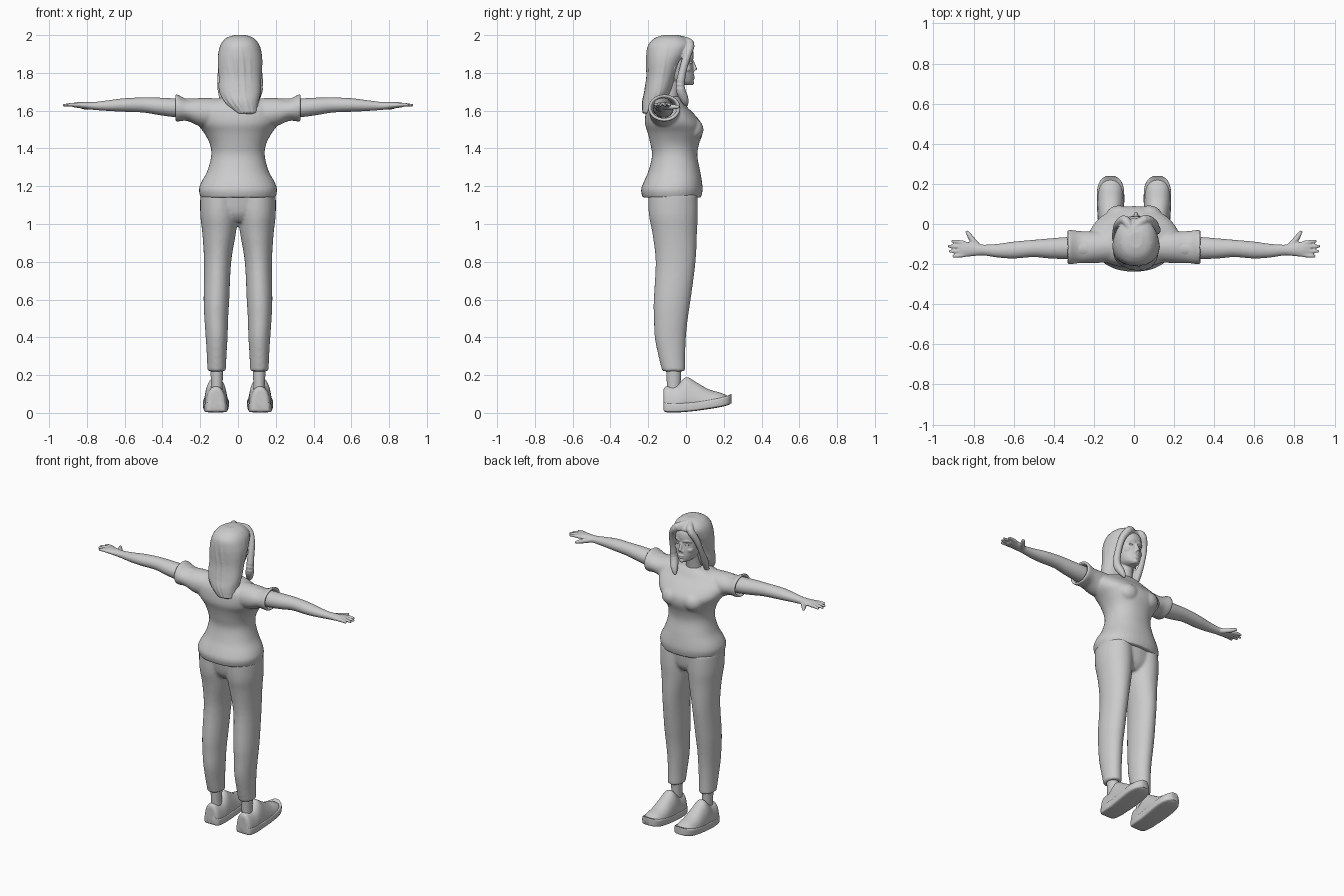
import bpy
import bmesh
from math import cos, sin, pi, radians, copysign
from mathutils import Vector, Matrix

default_cube = bpy.data.objects.get("Cube")
if default_cube:
    bpy.data.objects.remove(default_cube, do_unlink=True)

clay = bpy.data.materials.new("plain_grey")
clay.use_nodes = True
grey = (.6, .6, .6, 1)
clay.diffuse_color = grey
clay.node_tree.nodes["Principled BSDF"].inputs["Base Color"].default_value = grey


# ---- helpers ----
def smooth_rows(rows, steps=4):
    """Catmull-Rom interpolation between rows of numbers."""
    rows = [Vector(row) for row in rows]
    result = []
    last = len(rows) - 1
    for i in range(last):
        before, start, end, after = rows[max(i - 1, 0)], rows[i], rows[i + 1], rows[min(i + 2, last)]
        for k in range(steps):
            t = k / steps
            result.append(start + (end - before) * (t / 2)
                          + (before * 2 - start * 5 + end * 4 - after) * (t * t / 2)
                          + (start * 3 - before - end * 3 + after) * (t ** 3 / 2))
    result.append(rows[-1])
    return result


def skin_rings(mesh, rings):
    """Joins rings of points into a closed tube."""
    loops = [[mesh.verts.new(point) for point in ring] for ring in rings]
    count = len(loops[0])
    for lower, upper in zip(loops, loops[1:]):
        for i in range(count):
            j = (i + 1) % count
            mesh.faces.new((lower[i], lower[j], upper[j], upper[i]))
    mesh.faces.new(loops[0][::-1])
    mesh.faces.new(loops[-1])


def loft(mesh, axis, rows, power=2, side=1, taper=0, count=28):
    """Rows are position on the axis, two centre coordinates, two radii."""
    rings = []
    for along, centre_a, centre_b, radius_a, radius_b in smooth_rows(rows):
        ring = []
        for i in range(count):
            angle = 2 * pi * i / count
            c, s = cos(angle), sin(angle)
            c = copysign(abs(c) ** (2 / power), c)
            s = copysign(abs(s) ** (2 / power), s)
            a = centre_a + radius_a * c * (1 - taper * s)
            b = centre_b + radius_b * s
            point = {"x": (along, a, b), "y": (a, along, b), "z": (a, b, along)}[axis]
            ring.append((point[0] * side, point[1], point[2]))
        rings.append(ring)
    skin_rings(mesh, rings)


def sweep(mesh, rows, count=12):
    """Round strand; rows are x, y, z, radius."""
    rows = smooth_rows(rows)
    points = [Vector(row[:3]) for row in rows]
    rings = []
    for i, centre in enumerate(points):
        tangent = points[min(i + 1, len(points) - 1)] - points[max(i - 1, 0)]
        turn = tangent.to_track_quat("Z", "Y")
        ring = [centre + turn @ Vector((cos(2 * pi * k / count), sin(2 * pi * k / count), 0)) * rows[i][3]
                for k in range(count)]
        rings.append(ring)
    skin_rings(mesh, rings)


def blob(mesh, centre, radii):
    matrix = Matrix.Translation(centre) @ Matrix.Diagonal((*radii, 1))
    bmesh.ops.create_uvsphere(mesh, u_segments=20, v_segments=12, radius=1, matrix=matrix)


def finish(name, mesh, voxel=None, relax=4, mirrored=False):
    """Turns the pieces into one object, fused into a single skin if voxel is set."""
    bmesh.ops.recalc_face_normals(mesh, faces=mesh.faces)
    data = bpy.data.meshes.new(name)
    mesh.to_mesh(data)
    mesh.free()
    data.materials.append(clay)
    for face in data.polygons:
        face.use_smooth = True
    data.set_sharp_from_angle(angle=radians(45))
    part = bpy.data.objects.new(name, data)
    bpy.context.collection.objects.link(part)
    if voxel:
        fuse = part.modifiers.new("fuse", "REMESH")
        fuse.mode = "VOXEL"
        fuse.voxel_size = voxel
        fuse.use_smooth_shade = True
        soften = part.modifiers.new("soften", "SMOOTH")
        soften.factor = .5
        soften.iterations = relax
    if mirrored:
        part.modifiers.new("mirror", "MIRROR")
    return part


# ---- shirt: torso, bust and hollow sleeves ----
shirt = bmesh.new()
loft(shirt, "z", [
    (1.14, 0, -.075, .198, .155), (1.18, 0, -.075, .207, .163), (1.22, 0, -.07, .195, .155),
    (1.28, 0, -.062, .163, .137), (1.36, 0, -.06, .142, .12), (1.42, 0, -.06, .148, .128),
    (1.48, 0, -.057, .178, .145), (1.53, 0, -.067, .215, .15), (1.58, 0, -.085, .23, .13),
    (1.62, 0, -.1, .21, .105), (1.655, 0, -.1, .14, .08), (1.675, 0, -.09, .06, .055)],
    power=2.2, count=40)
for side in (1, -1):
    blob(shirt, (side * .075, .035, 1.5), (.068, .058, .06))
    loft(shirt, "x", [
        (.1, -.11, 1.585, .08, .08), (.2, -.115, 1.592, .08, .075), (.27, -.115, 1.604, .08, .058),
        (.325, -.115, 1.615, .086, .073), (.328, -.115, 1.615, .07, .057),
        (.27, -.115, 1.606, .062, .044)], side=side)
finish("shirt", shirt, voxel=.007, relax=5)

# ---- trousers ----
trousers = bmesh.new()
loft(trousers, "z", [(1.01, 0, -.065, .05, .08), (1.06, 0, -.067, .16, .115), (1.17, 0, -.07, .19, .13)])
for side in (1, -1):
    loft(trousers, "z", [
        (.22, .113, -.065, .049, .061), (.3, .113, -.075, .052, .071), (.4, .113, -.083, .058, .083),
        (.5, .115, -.08, .063, .09), (.6, .114, -.073, .068, .098), (.8, .108, -.055, .072, .106),
        (.95, .1, -.06, .089, .118), (1.05, .1, -.067, .1, .13), (1.16, .1, -.07, .1, .13)], side=side)
finish("trousers", trousers, voxel=.009, relax=5)

# ---- ankles ----
ankles = bmesh.new()
loft(ankles, "z", [(.06, .112, -.065, .032, .038), (.14, .112, -.065, .03, .036), (.26, .112, -.065, .036, .042)])
finish("ankles", ankles, mirrored=True)

# ---- shoes: each row is y, underside, top, half width ----
shoe_rows = [(-.12, .03, .12, .03), (-.108, .004, .14, .05), (-.05, .002, .145, .059), (0, .005, .19, .06),
             (.05, .01, .165, .063), (.12, .02, .125, .066), (.18, .03, .108, .063),
             (.22, .04, .09, .047), (.24, .05, .07, .02)]
uppers = bmesh.new()
loft(uppers, "y", [(y, .117, (low + top) / 2, width * .95, (top - low) / 2)
                   for y, low, top, width in shoe_rows], power=2.4, taper=.22)
finish("shoe_uppers", uppers, voxel=.006, relax=3, mirrored=True)
soles = bmesh.new()
loft(soles, "y", [(y, .117, low + .026 - (.014 if y < -.115 else 0), width * 1.04, .025)
                  for y, low, top, width in shoe_rows], power=6, count=40)
finish("shoe_soles", soles, mirrored=True)

# ---- arms with hands ----
arms = bmesh.new()
loft(arms, "x", [
    (.22, -.12, 1.612, .055, .052), (.33, -.12, 1.615, .055, .05), (.42, -.122, 1.623, .05, .046),
    (.5, -.122, 1.63, .043, .04), (.6, -.13, 1.63, .042, .036), (.68, -.133, 1.627, .034, .029),
    (.75, -.13, 1.625, .027, .022), (.8, -.128, 1.627, .032, .019), (.85, -.125, 1.63, .04, .015),
    (.875, -.125, 1.63, .037, .011)])
for base, tip, reach in ((-.094, -.084, .91), (-.115, -.11, .928), (-.136, -.136, .924), (-.155, -.162, .905)):
    sweep(arms, [(.845, base, 1.63, .011), (.88, (base + tip) / 2, 1.632, .01), (reach, tip, 1.628, .007)])
sweep(arms, [(.77, -.12, 1.622, .016), (.805, -.08, 1.62, .015), (.825, -.05, 1.62, .011), (.836, -.034, 1.62, .007)])
finish("arms", arms, voxel=.005, relax=3, mirrored=True)

# ---- head: skull, neck and features ----
mid = .01
head = bmesh.new()
loft(head, "z", [(1.6, 0, -.1, .058, .055), (1.68, .002, -.088, .047, .05), (1.79, mid, -.07, .048, .055)])
loft(head, "z", [
    (1.735, mid, .0, .02, .03), (1.75, mid, -.02, .044, .057), (1.78, mid, -.045, .062, .086),
    (1.82, mid, -.06, .074, .1), (1.86, mid, -.065, .08, .1), (1.9, mid, -.07, .083, .11),
    (1.94, mid, -.075, .075, .105), (1.975, mid, -.08, .05, .07)], power=2.2)
sweep(head, [(mid, .03, 1.87, .008), (mid, .042, 1.84, .009), (mid, .05, 1.815, .011)])
blob(head, (mid, .036, 1.782), (.023, .012, .006))
blob(head, (mid, .034, 1.77), (.02, .012, .007))
blob(head, (mid, .03, 1.748), (.018, .014, .014))
for side in (1, -1):
    blob(head, (mid + side * .01, .04, 1.812), (.008, .008, .007))
    blob(head, (mid + side * .04, .0, 1.82), (.025, .028, .02))
    blob(head, (mid + side * .085, -.07, 1.84), (.01, .018, .03))
    sweep(head, [(mid + side * .01, .034, 1.876, .007), (mid + side * .035, .028, 1.883, .008),
                 (mid + side * .058, .008, 1.874, .006)])
finish("head", head, voxel=.004, relax=3)

# ---- eyes ----
eyes = bmesh.new()
for side in (1, -1):
    blob(eyes, (mid + side * .032, .022, 1.855), (.015, .012, .008))
finish("eyes", eyes)

# ---- hair: main mass, ridged strands, and locks framing the face ----
hair_rows = [
    (2.0, .01, -.08, .03, .04), (1.985, .01, -.083, .072, .08), (1.95, .01, -.085, .102, .114),
    (1.9, .01, -.1, .115, .108), (1.85, .01, -.115, .117, .093), (1.78, .01, -.13, .112, .078),
    (1.7, .01, -.15, .11, .07), (1.65, .02, -.17, .088, .06), (1.6, .045, -.185, .053, .04),
    (1.565, .065, -.18, .015, .015)]
hair = bmesh.new()
loft(hair, "z", hair_rows, power=2.2, count=36)
strands = 9
for i in range(strands):
    strand = []
    for k, (z, cx, cy, rx, ry) in enumerate(hair_rows[1:-1]):
        angle = pi + pi * (i + .5) / strands + .05 * k
        strand.append((cx + .9 * rx * cos(angle), cy + .9 * ry * sin(angle), z - .012, .017 - .001 * k))
    sweep(hair, strand)
sweep(hair, [(-.02, -.04, 1.98, .018), (.05, .02, 1.955, .024), (.095, .005, 1.89, .022),
             (.108, -.02, 1.8, .021), (.108, -.03, 1.72, .026), (.09, -.008, 1.66, .022), (.075, .005, 1.625, .007)])
sweep(hair, [(-.01, -.04, 1.98, .018), (-.045, .02, 1.955, .023), (-.078, .0, 1.89, .02),
             (-.09, -.03, 1.81, .017), (-.088, -.07, 1.73, .022), (-.085, -.1, 1.66, .014)])
sweep(hair, [(.0, -.12, 1.984, .016), (.0, -.05, 1.983, .018), (.015, .005, 1.968, .018), (.04, .03, 1.94, .01)])
finish("hair", hair, voxel=.005, relax=2)
